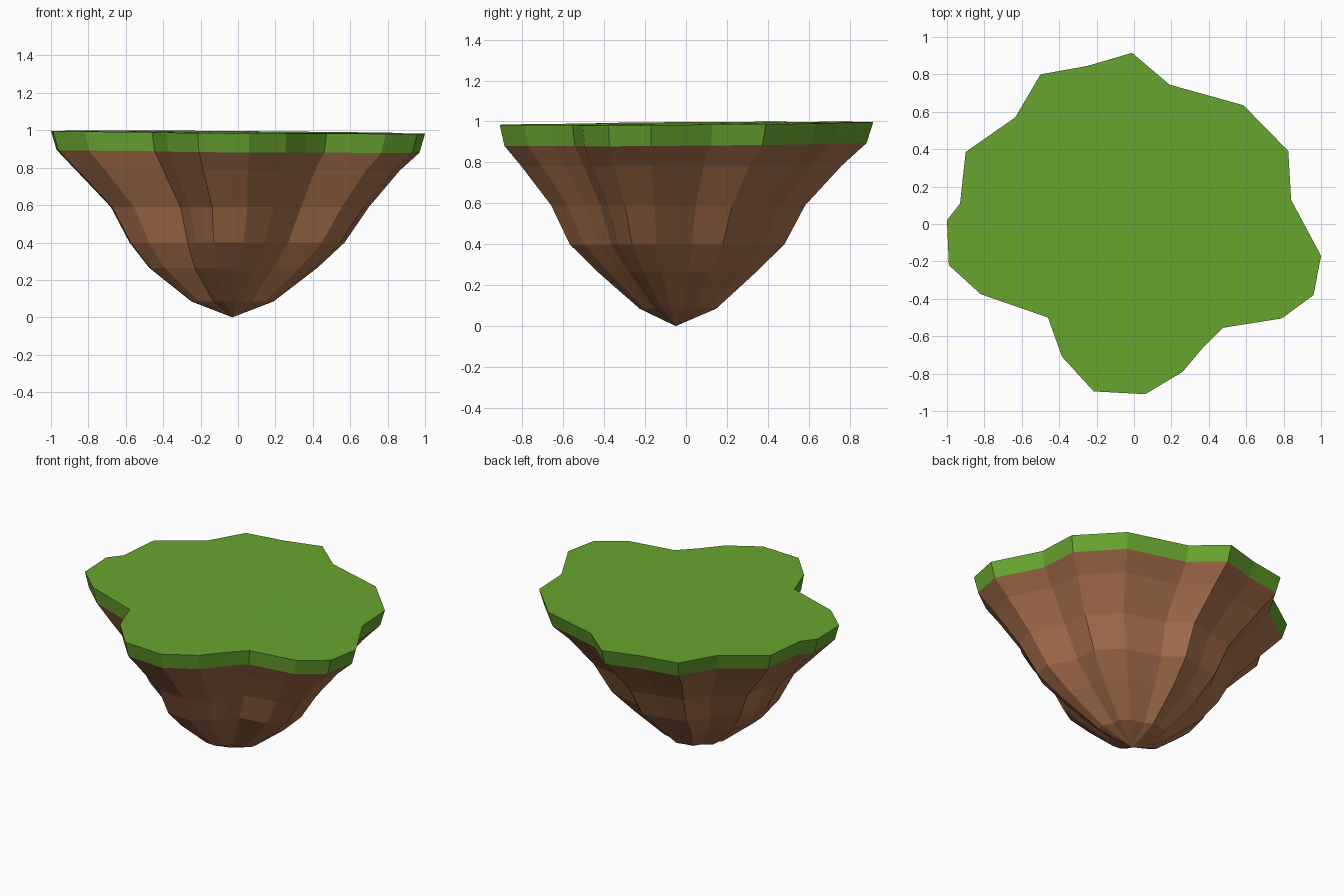
import bpy, bmesh

if "Cube" in bpy.data.objects:
    bpy.data.objects.remove(bpy.data.objects["Cube"])

def material(name, rgb):
    m = bpy.data.materials.new(name)
    m.diffuse_color = (*rgb, 1.0)
    m.use_nodes = True
    m.node_tree.nodes["Principled BSDF"].inputs["Base Color"].default_value = m.diffuse_color
    return m

# Lobed shoreline, counter-clockwise seen from above
outline = [(1.0, -0.17), (0.84, 0.13), (0.825, 0.39), (0.585, 0.635),
           (0.19, 0.745), (-0.01, 0.915), (-0.25, 0.845), (-0.5, 0.8),
           (-0.635, 0.57), (-0.9, 0.385), (-0.93, 0.11), (-1.0, 0.02),
           (-0.99, -0.22), (-0.82, -0.375), (-0.46, -0.5), (-0.385, -0.71),
           (-0.215, -0.895), (0.06, -0.91), (0.26, -0.79), (0.37, -0.66),
           (0.475, -0.555), (0.79, -0.505), (0.96, -0.38)]

# Each level: height, scale x, scale y, centre x, centre y
levels = [(0.99, 1.0, 1.0, 0.0, 0.0),
          (0.888, 0.97, 0.97, 0.0, -0.005),
          (0.785, 0.865, 0.86, 0.0, -0.025),
          (0.59, 0.69, 0.68, 0.01, -0.04),
          (0.40, 0.575, 0.575, -0.005, -0.045),
          (0.265, 0.45, 0.425, -0.025, -0.045),
          (0.085, 0.22, 0.205, -0.03, -0.04)]

bm = bmesh.new()
rings = []
for i, (z, sx, sy, cx, cy) in enumerate(levels):
    tilt = 0.007 if i < 2 else 0.0      # the turf leans very slightly
    rings.append([bm.verts.new((cx + x * sx, cy + y * sy, z + tilt * (y - x)))
                  for x, y in outline])

n = len(outline)
centre = bm.verts.new((0, 0, 0.985))
tip = bm.verts.new((-0.03, -0.05, 0.0))

# Turf surface and pointed underside
for j in range(n):
    k = (j + 1) % n
    bm.faces.new((centre, rings[0][j], rings[0][k])).material_index = 0
    bm.faces.new((tip, rings[-1][k], rings[-1][j])).material_index = 1

# Side bands: first band is grass, the rest are earth
for i in range(len(rings) - 1):
    for j in range(n):
        k = (j + 1) % n
        f = bm.faces.new((rings[i][j], rings[i + 1][j],
                          rings[i + 1][k], rings[i][k]))
        f.material_index = 0 if i == 0 else 1

bmesh.ops.recalc_face_normals(bm, faces=bm.faces[:])
mesh = bpy.data.meshes.new("floating_island")
bm.to_mesh(mesh)
bm.free()
mesh.materials.append(material("grass green", (0.139, 0.376, 0.028)))
mesh.materials.append(material("earth brown", (0.392, 0.162, 0.073)))
island = bpy.data.objects.new("floating_island", mesh)
bpy.context.collection.objects.link(island)
